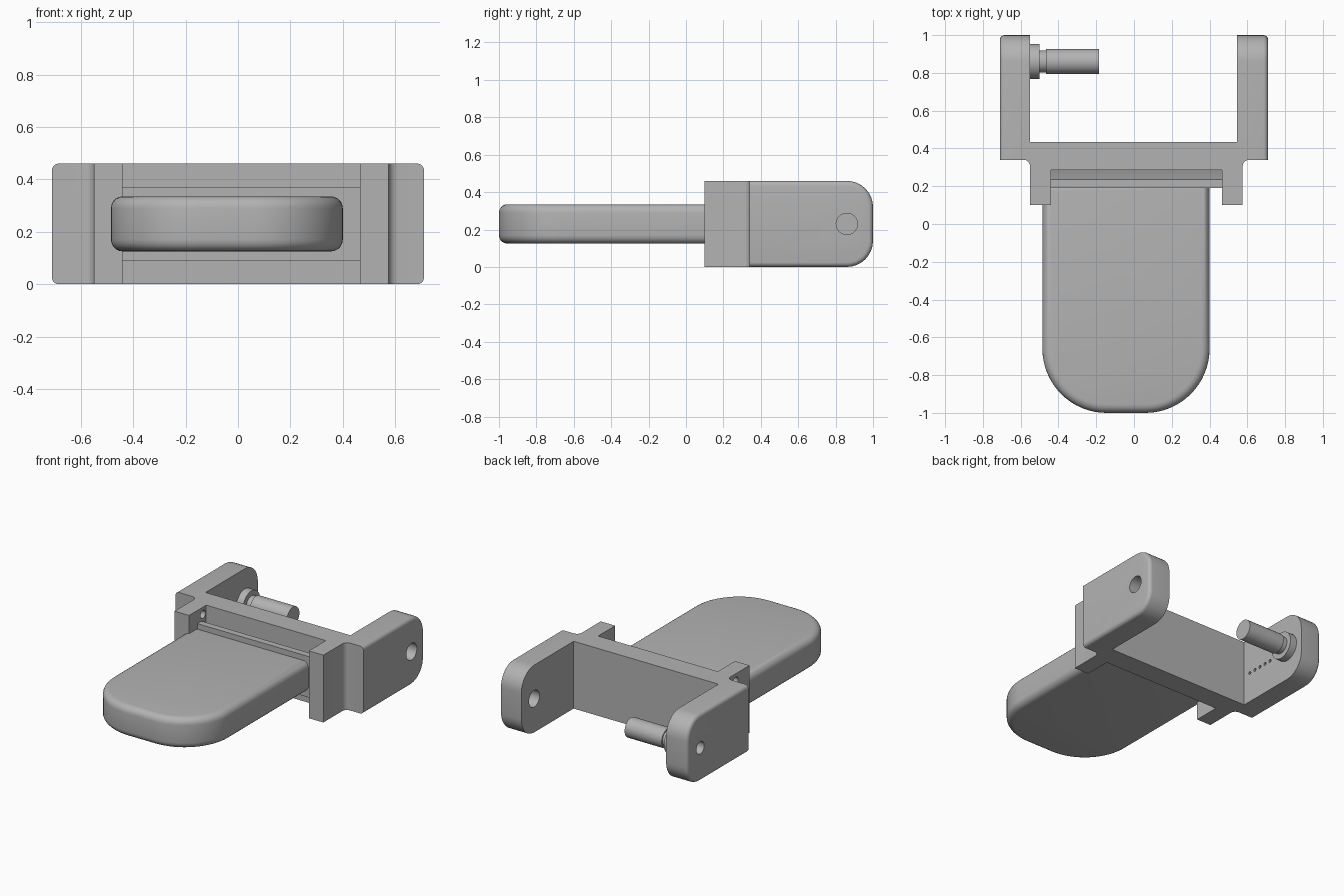
import bpy, bmesh, math
from mathutils import Vector, Matrix

cube = bpy.data.objects.get("Cube")
if cube:
    bpy.data.objects.remove(cube, do_unlink=True)

grey = bpy.data.materials.new("plain grey")
grey.use_nodes = True
colour = (0.45, 0.45, 0.45, 1)
grey.diffuse_color = colour
grey.node_tree.nodes["Principled BSDF"].inputs["Base Color"].default_value = colour

HEIGHT = 0.46
PIN_Y, PIN_Z = 0.86, 0.23


def arc(cx, cy, r, start, end, steps=8):
    """Points on an arc, angles in degrees."""
    angles = [math.radians(start + (end - start) * i / steps) for i in range(steps + 1)]
    return [(cx + r * math.cos(a), cy + r * math.sin(a)) for a in angles]


def prism(name, outline, axis, low, high, rim=0, on_rim=None):
    """Extrude an outline along z (x, y points) or x (y, z points), rounding chosen rim edges."""
    def place(p, h):
        return (p[0], p[1], h) if axis == "z" else (h, p[0], p[1])
    bm = bmesh.new()
    base = bm.faces.new([bm.verts.new(place(p, low)) for p in outline])
    top = bmesh.ops.extrude_face_region(bm, geom=[base])["geom"]
    shift = Vector(place((0, 0), high - low))
    bmesh.ops.translate(bm, vec=shift, verts=[v for v in top if isinstance(v, bmesh.types.BMVert)])
    bmesh.ops.recalc_face_normals(bm, faces=bm.faces)
    if rim:
        edges = [e for e in bm.edges if on_rim(e.verts[0].co, e.verts[1].co)]
        bmesh.ops.bevel(bm, geom=edges, offset=rim, segments=5, profile=0.5, affect="EDGES")
    return finish(name, bm)


def rod(name, x0, x1, radius, y, z, sides=40):
    """Cylinder along x."""
    bm = bmesh.new()
    turn = Matrix.Translation(((x0 + x1) / 2, y, z)) @ Matrix.Rotation(math.pi / 2, 4, "Y")
    bmesh.ops.create_cone(bm, cap_ends=True, segments=sides, radius1=radius, radius2=radius,
                          depth=x1 - x0, matrix=turn)
    return finish(name, bm)


def finish(name, bm):
    mesh = bpy.data.meshes.new(name)
    bm.to_mesh(mesh)
    bm.free()
    mesh.materials.append(grey)
    obj = bpy.data.objects.new(name, mesh)
    bpy.context.collection.objects.link(obj)
    return obj


def combine(target, tool, operation):
    mod = target.modifiers.new(operation.lower(), "BOOLEAN")
    mod.operation, mod.solver, mod.object = operation, "EXACT", tool
    bpy.context.view_layer.objects.active = target
    bpy.ops.object.modifier_apply(modifier=mod.name)
    bpy.data.objects.remove(tool, do_unlink=True)


# Cross plate with two forward ears and small fillets into the arms
outline = [(-0.55, 0.1), (-0.44, 0.1), (-0.44, 0.285), (0.465, 0.285), (0.465, 0.1), (0.575, 0.1)]
outline += arc(0.61, 0.305, 0.035, 180, 90, 5)
outline += [(0.61, 0.435), (-0.585, 0.435)]
outline += arc(-0.585, 0.305, 0.035, 90, 0, 5)
bracket = prism("bracket", outline, "z", 0, HEIGHT)

# Side arms, rounded at the back and softened around the outer face
R = 0.14
side = [(0.34, 0)] + arc(1 - R, R, R, -90, 0) + arc(1 - R, HEIGHT - R, R, 0, 90) + [(0.34, HEIGHT)]
for low, high, outer in ((-0.71, -0.55, -0.71), (0.545, 0.71, 0.71)):
    def outer_rim(a, b, outer=outer):
        return (abs(a.x - outer) < 1e-4 and abs(b.x - outer) < 1e-4
                and max(a.y, b.y) > 0.35)
    arm = prism("arm", side, "x", low, high, 0.025, outer_rim)
    combine(bracket, arm, "UNION")

# Holes in the arms and ear, with a row of small index holes
combine(bracket, rod("left_arm_hole", 0.5, 0.8, 0.057, PIN_Y, PIN_Z), "DIFFERENCE")
combine(bracket, rod("right_arm_hole", -0.8, -0.6, 0.042, PIN_Y, PIN_Z), "DIFFERENCE")
combine(bracket, rod("ear_hole", -0.6, -0.4, 0.027, 0.25, 0.41, 20), "DIFFERENCE")
for i in range(5):
    hole = rod("index_hole", -0.57, -0.5, 0.011, 0.49 + 0.05 * i, 0.21, 12)
    combine(bracket, hole, "DIFFERENCE")

# Mounting bar between the ears, sloping down at the back
bar = prism("mounting_bar", [(0.19, 0.09), (0.29, 0.09), (0.29, 0.2), (0.235, 0.37), (0.19, 0.37)],
            "x", -0.445, 0.47)

# Long rounded paddle
C = 0.34
pad = arc(-0.485 + C, -1 + C, C, 180, 270, 16) + arc(0.40 - C, -1 + C, C, 270, 360, 16)
pad += [(0.40, 0.22), (-0.485, 0.22)]
paddle = prism("paddle", pad, "z", 0.125, 0.335, 0.045, lambda a, b: abs(a.z - b.z) < 1e-4)

# Pin on the right arm: collar, neck and shaft
parts = [bracket, bar, paddle,
         rod("pin_collar", -0.56, -0.50, 0.093, PIN_Y, PIN_Z),
         rod("pin_neck", -0.505, -0.46, 0.058, PIN_Y, PIN_Z),
         rod("pin_shaft", -0.465, -0.185, 0.067, PIN_Y, PIN_Z)]

# Smooth the rounded surfaces and keep the hard edges
for obj in parts:
    bpy.ops.object.select_all(action="DESELECT")
    obj.select_set(True)
    bpy.context.view_layer.objects.active = obj
    bpy.ops.object.shade_smooth_by_angle(angle=math.radians(30))
